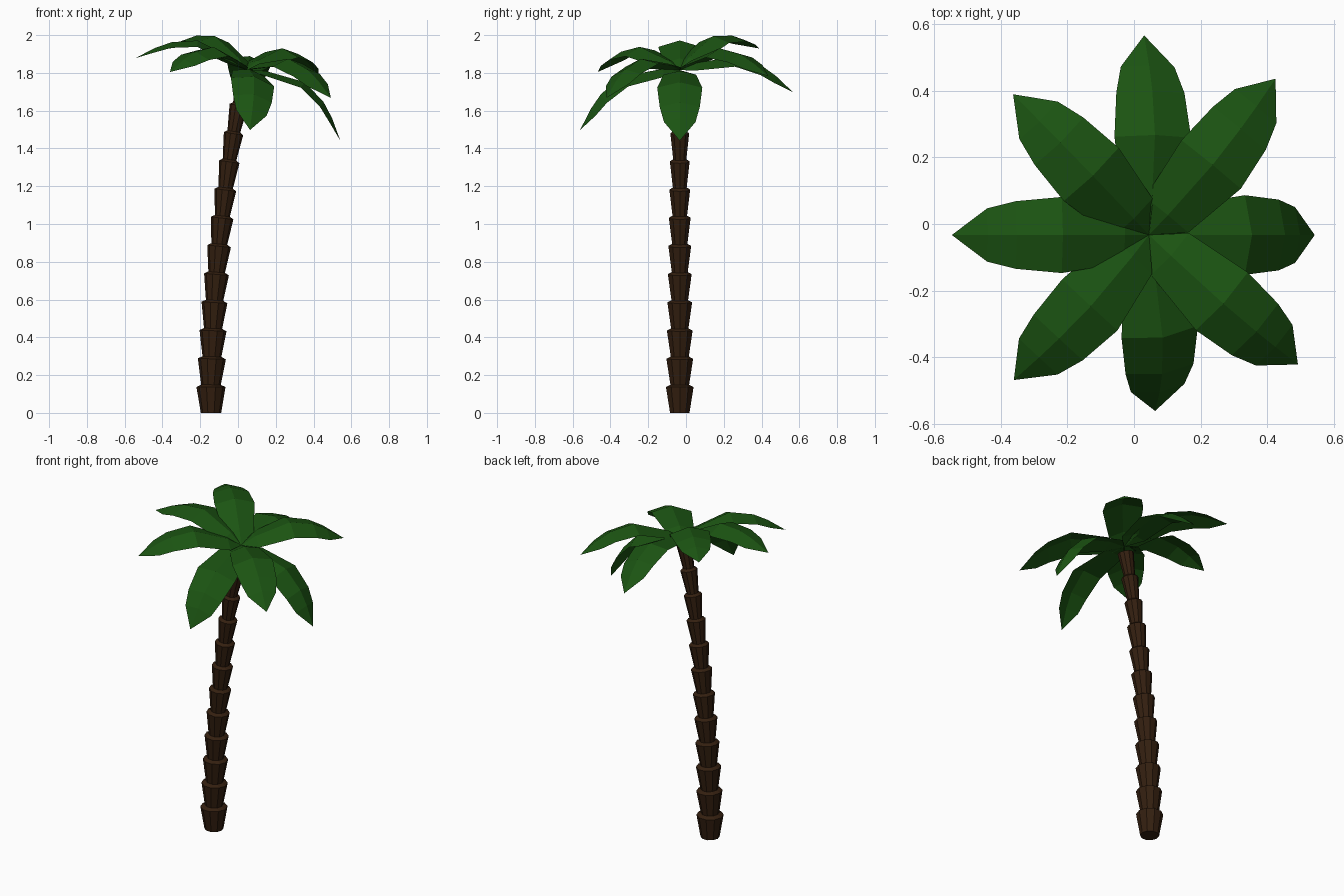
import bpy, bmesh
from math import radians, sin, cos, pi
from mathutils import Matrix, Vector

if "Cube" in bpy.data.objects:
    bpy.data.objects.remove(bpy.data.objects["Cube"])


def material(name, rgb):
    m = bpy.data.materials.new(name)
    m.diffuse_color = (*rgb, 1)
    m.use_nodes = True
    m.node_tree.nodes["Principled BSDF"].inputs["Base Color"].default_value = m.diffuse_color
    return m


def add_object(name, bm, mat):
    bmesh.ops.recalc_face_normals(bm, faces=bm.faces)
    mesh = bpy.data.meshes.new(name)
    bm.to_mesh(mesh)
    bm.free()
    mesh.materials.append(mat)
    ob = bpy.data.objects.new(name, mesh)
    bpy.context.collection.objects.link(ob)
    return ob


bark = material("bark", (0.034, 0.014, 0.005))
green = material("leaf_green", (0.011, 0.088, 0.006))
Y = -0.033

# Trunk: stacked flared segments along a gently leaning curve
path_x = [-0.143, -0.143, -0.138, -0.132, -0.124, -0.113, -0.099,
          -0.083, -0.065, -0.045, -0.022, 0.006, 0.036]
step, sides, segments = 0.149, 10, 12


def centre(t):
    i = min(int(t), segments - 1)
    f = t - i
    return Vector((path_x[i] * (1 - f) + path_x[i + 1] * f, Y, t * step))


bm = bmesh.new()
rings = []
for i in range(segments):
    big = 0.077 - 0.0028 * i
    for t, r in ((i, big * 0.7), (i + 0.92, big)):
        lean = (centre(min(t + 0.5, segments)) - centre(max(t - 0.5, 0))).normalized()
        side = Vector((lean.z, 0, -lean.x)) if i else Vector((1, 0, 0))
        c = centre(t)
        rings.append([bm.verts.new(c + side * r * cos(a) + Vector((0, r * sin(a), 0)))
                      for a in [2 * pi * k / sides for k in range(sides)]])
for lo, hi in zip(rings, rings[1:]):
    for k in range(sides):
        n = (k + 1) % sides
        bm.faces.new((lo[k], lo[n], hi[n], hi[k]))
bm.faces.new(rings[0][::-1])
bm.faces.new(rings[-1])
add_object("trunk", bm, bark)

# Leaf outline: distance along, ridge height, half width
profile = [(0.08, 0.055, 0.085), (0.28, 0.132, 0.117),
           (0.42, 0.108, 0.104), (0.505, 0.068, 0.082)]
length = 0.61
# Heading, pitch, roll and length factor of each leaf
leaves = [(0, -37, 0, 1.02), (51, -3, 7, 0.99), (91.4, -11, 11, 1.0),
          (134, 11, 1, 0.98), (180, 6, 0, 0.975), (227, -1, -8, 0.975),
          (272, -31, -13, 1.01), (319, -14, 4, 1.0)]

for n, (heading, pitch, roll, size) in enumerate(leaves):
    bm = bmesh.new()
    base = bm.verts.new((0, 0, 0))
    tip = bm.verts.new((length, 0, 0))
    rows = [[bm.verts.new((s, w * q, h - abs(q) * w * 0.3)) for q in (-1, 0, 1)]
            for s, h, w in profile]
    for q in (0, 1):
        bm.faces.new((base, rows[0][q], rows[0][q + 1]))
        for a, b in zip(rows, rows[1:]):
            bm.faces.new((a[q], b[q], b[q + 1], a[q + 1]))
        bm.faces.new((rows[-1][q], tip, rows[-1][q + 1]))
    bm.transform(Matrix.Translation((0.045, Y, 1.815))
                 @ Matrix.Rotation(radians(heading), 4, 'Z')
                 @ Matrix.Rotation(radians(-pitch), 4, 'Y')
                 @ Matrix.Rotation(radians(roll), 4, 'X')
                 @ Matrix.Scale(size, 4))
    ob = add_object(f"leaf_{n + 1}", bm, green)
    # Keep the upper side facing up
    if sum(p.normal.z for p in ob.data.polygons) < 0:
        ob.data.flip_normals()
